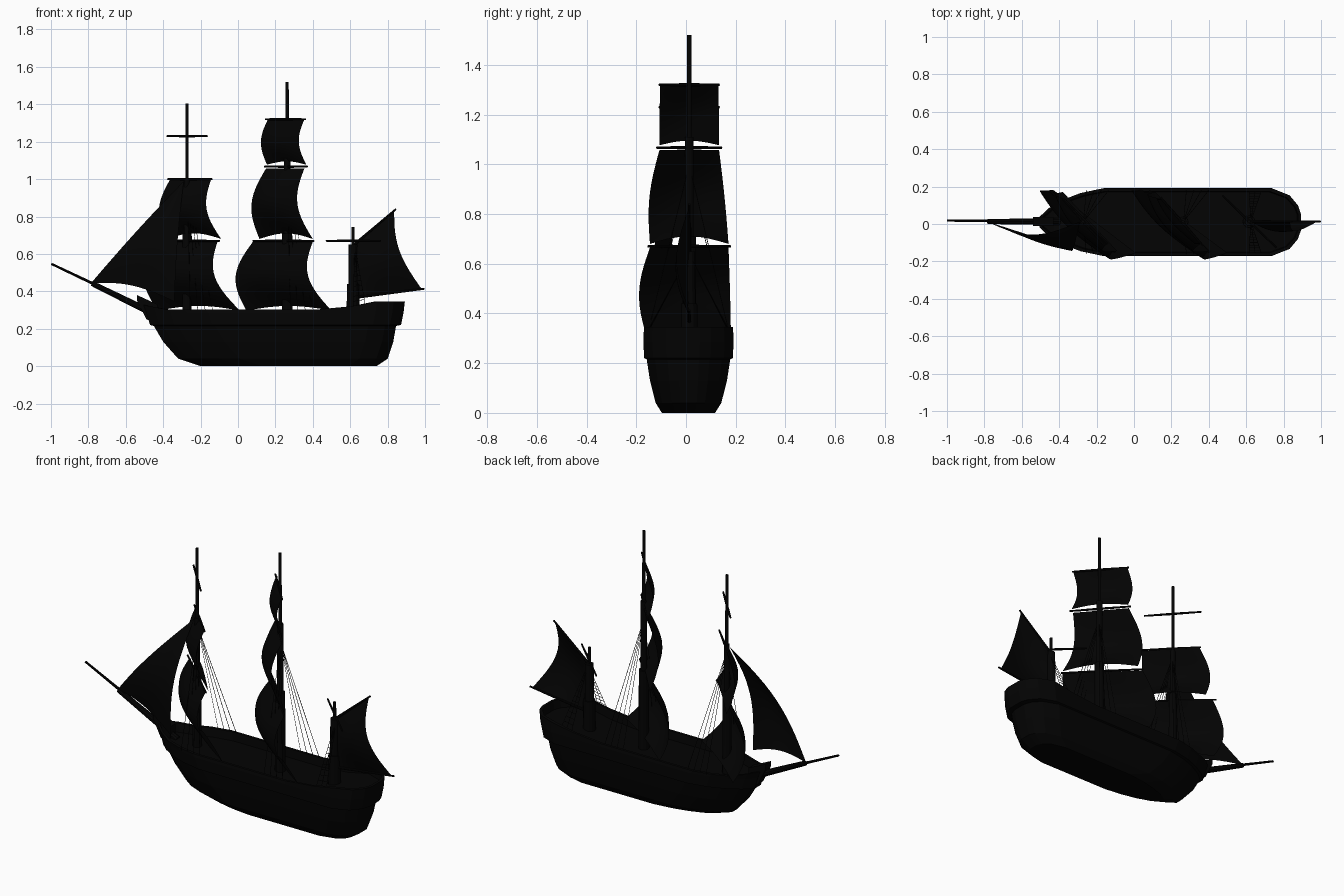
import bpy, bmesh, math
from mathutils import Vector, Matrix

if "Cube" in bpy.data.objects:
    bpy.data.objects.remove(bpy.data.objects["Cube"])

YC = 0.01          # centreline of hull
YM = 0.013         # centreline of rig
mat = bpy.data.materials.new("dark_wood")
mat.diffuse_color = (0.001, 0.001, 0.001, 1)
mat.use_nodes = True
mat.node_tree.nodes["Principled BSDF"].inputs["Base Color"].default_value = mat.diffuse_color


def finish(name, bm, smooth=False):
    bmesh.ops.recalc_face_normals(bm, faces=bm.faces)
    me = bpy.data.meshes.new(name)
    bm.to_mesh(me)
    bm.free()
    if smooth:
        me.polygons.foreach_set("use_smooth", [True] * len(me.polygons))
    me.materials.append(mat)
    ob = bpy.data.objects.new(name, me)
    bpy.context.collection.objects.link(ob)
    return ob


def spars(name, rods, sides=10):
    """Tapered rods, each (start, end, start radius, end radius)."""
    bm = bmesh.new()
    for a, b, r1, r2 in rods:
        a, b = Vector(a), Vector(b)
        d = b - a
        m = Matrix.Translation((a + b) / 2) @ d.to_track_quat('Z', 'Y').to_matrix().to_4x4()
        bmesh.ops.create_cone(bm, cap_ends=True, segments=sides, radius1=r1,
                              radius2=r2, depth=d.length, matrix=m)
    return finish(name, bm)


def sail(name, tl, tr, bl, br, edge, mid, arch, wind, flare=0, leech=(0, 0, 0), n=14):
    """Billowing cloth between four corners."""
    tl, tr, bl, br, wind, leech = map(Vector, (tl, tr, bl, br, wind, leech))
    bm = bmesh.new()
    rows = []
    for j in range(n + 1):
        v = j / n
        row = []
        for i in range(n + 1):
            u = i / n
            s, t = math.sin(math.pi * u), math.sin(math.pi * v)
            p = tl.lerp(tr, u).lerp(bl.lerp(br, u), v)
            p += wind * (edge + (mid - edge) * s) * t + leech * u * t
            p.y += flare * (1 - 2 * u) * t
            p.z += arch * s * v ** 2
            row.append(bm.verts.new(p))
        rows.append(row)
    for j in range(n):
        for i in range(n):
            bm.faces.new((rows[j][i], rows[j][i + 1], rows[j + 1][i + 1], rows[j + 1][i]))
    bmesh.ops.remove_doubles(bm, verts=bm.verts, dist=1e-5)
    return finish(name, bm, True)


# Hull: stacked plan outlines, with bulwark lip and sunken deck
BOW = [(0, .16), (.05, .42), (.13, .68), (.22, .87), (.33, 1)]
STERN = [(-.15, 1), (-.06, .8), (-.015, .5), (0, .25)]


def rail(x):
    aft = min(max((x - 0.52) / 0.2, 0), 1)
    fore = min(max((-0.38 - x) / 0.12, 0), 1)
    return 0.302 + 0.043 * aft + 0.025 * fore


def ring(bm, xb, xs, hw, zf):
    half = [(xb + o, w * hw) for o, w in BOW]
    for k in (0.35, 0.65, 0.85):
        half.append((half[4][0] + (xs - .15 - half[4][0]) * k, hw))
    half += [(xs + o, w * hw) for o, w in STERN]
    loop = half + [(x, -y) for x, y in reversed(half)]
    return [bm.verts.new((x, y + YC, zf(x))) for x, y in loop]


bm = bmesh.new()
levels = [(-.20, .74, .107, 0), (-.32, .80, .132, .04), (-.40, .83, .155, .13),
          (-.45, .845, .168, .215), (-.47, .872, .178, .22), (-.49, .885, .182, .285)]
rings = [ring(bm, a, b, w, lambda x, z=z: z) for a, b, w, z in levels]
rings.append(ring(bm, -.505, .892, .179, rail))
rings.append(ring(bm, -.49, .877, .164, rail))
rings.append(ring(bm, -.48, .872, .161, lambda x: rail(x) - 0.05))
for r, s in zip(rings, rings[1:]):
    for i in range(len(r)):
        k = (i + 1) % len(r)
        bm.faces.new((r[i], r[k], s[k], s[i]))
bm.faces.new(rings[0])
deck, m = rings[-1], len(rings[-1])
for i in range(m // 2 - 1):
    bm.faces.new((deck[i], deck[i + 1], deck[m - 2 - i], deck[m - 1 - i]))
finish("hull", bm)

# Beakhead under the bowsprit
bm = bmesh.new()
prof = [(-.43, .23), (-.49, .25), (-.54, .35), (-.54, .38), (-.43, .33)]
f = bm.faces.new([bm.verts.new((x, YM - .025, z)) for x, z in prof])
ext = bmesh.ops.extrude_face_region(bm, geom=[f])
bmesh.ops.translate(bm, vec=(0, .05, 0),
                    verts=[g for g in ext["geom"] if isinstance(g, bmesh.types.BMVert)])
finish("beakhead", bm)

# Bowsprit
spars("bowsprit", [((-.40, YM, .255), (-.78, YM, .442), .02, .014),
                   ((-.72, YM + .005, .415), (-.998, YM + .005, .547), .008, .006)])

# Masts in stepped tiers: (x, [(z0, z1, radius)])
MASTS = {"main_mast": (.263, [(.2, .71, .029), (.6, 1.11, .018), (1.0, 1.52, .009)]),
         "fore_mast": (-.273, [(.2, .71, .025), (.6, 1.0, .016), (.95, 1.405, .009)]),
         "mizzen_mast": (.615, [(.25, .44, .035), (.40, .65, .025), (.6, .745, .009)])}
for name, (x, tiers) in MASTS.items():
    spars(name, [((x, YM, a), (x, YM, b), r, r * .92) for a, b, r in tiers], 12)


# Braced yards: x range, half span in y, height
def yard(name, x0, x1, hy, z):
    c = ((x0 + x1) / 2, YM, z)
    spars(name, [(c, (x0, YM + hy, z), .007, .005), (c, (x1, YM - hy, z), .007, .005)], 8)


for args in [("main_top_yard", .148, .36, .12, 1.32), ("main_middle_yard", .142, .37, .13, 1.067),
             ("main_lower_yard", .08, .405, .165, .67), ("fore_top_yard", -.38, -.165, .12, 1.23),
             ("fore_middle_yard", -.375, -.14, .12, 1.0), ("fore_lower_yard", -.45, -.10, .165, .67),
             ("mizzen_yard", .472, .762, .14, .67)]:
    yard(*args)

# Square sails: head and foot (x0, x1, half y, z), edge and middle bulge, foot arch, side wind, flare
for name, h, b, e, c, ar, wy, fl in [
        ("main_top_sail", (.16, .355, .118, 1.32), (.155, .365, .12, 1.077), .035, .062, .018, 0, 0),
        ("main_middle_sail", (.15, .355, .12, 1.057), (.115, .40, .158, .68), .06, .1, .03, -.15, .012),
        ("main_lower_sail", (.08, .40, .158, .665), (.045, .50, .168, .297), .075, .115, .025, -.25, .02),
        ("fore_middle_sail", (-.365, -.145, .12, .995), (-.38, -.09, .158, .68), .05, .09, .03, -.15, .012),
        ("fore_lower_sail", (-.43, -.11, .158, .665), (-.43, .01, .168, .297), .075, .115, .025, -.25, .02)]:
    sail(name, (h[0], YM + h[2], h[3]), (h[1], YM - h[2], h[3]),
         (b[0], YM + b[2], b[3]), (b[1], YM - b[2], b[3]), e, c, ar, (-1, wy, 0), fl)

# Jib: a triangular sail sagging sideways, its head corner doubled
top = (-.29, YM, .99)
sail("jib", top, top, (-.785, YM, .445), (-.34, -.13, .345), .07, .085, .035, (-.12, -1, 0))

# Mizzen gaff sail with hollow trailing edge, gaff and boom
sail("mizzen_sail", (.62, YM, .64), (.835, YM, .825), (.63, YM, .37), (.98, YM, .415),
     0, .025, 0, (-.1, -1, 0), 0, (-.045, -.05, 0))
spars("mizzen_gaff", [((.61, YM, .64), (.845, YM, .84), .008, .005)], 8)
spars("mizzen_boom", [((.61, YM, .365), (.998, YM, .414), .008, .005)], 8)

# Shrouds on both sides of the two tall masts
R = .0015
for name, x, z in [("main_shrouds", .26, 1.0), ("fore_shrouds", -.275, .95)]:
    spars(name, [((x + .005, YM, z), (x + dx, YC + s * .17, .295), R, R)
                 for s in (-1, 1) for dx in (.02, .06, .1, .14)], 4)

# Mizzen shrouds with rungs
rods = []
for s in (-1, 1):
    head = Vector((.625, YM, .64))
    a, b = Vector((.615, YC + s * .165, .32)), Vector((.68, YC + s * .165, .33))
    rods += [(head, p, R, R) for p in (a, a.lerp(b, .5), b)]
    rods += [(head.lerp(a, k / 12), head.lerp(b, k / 12), R, R) for k in range(2, 12)]
spars("mizzen_ladder_shrouds", rods, 4)
